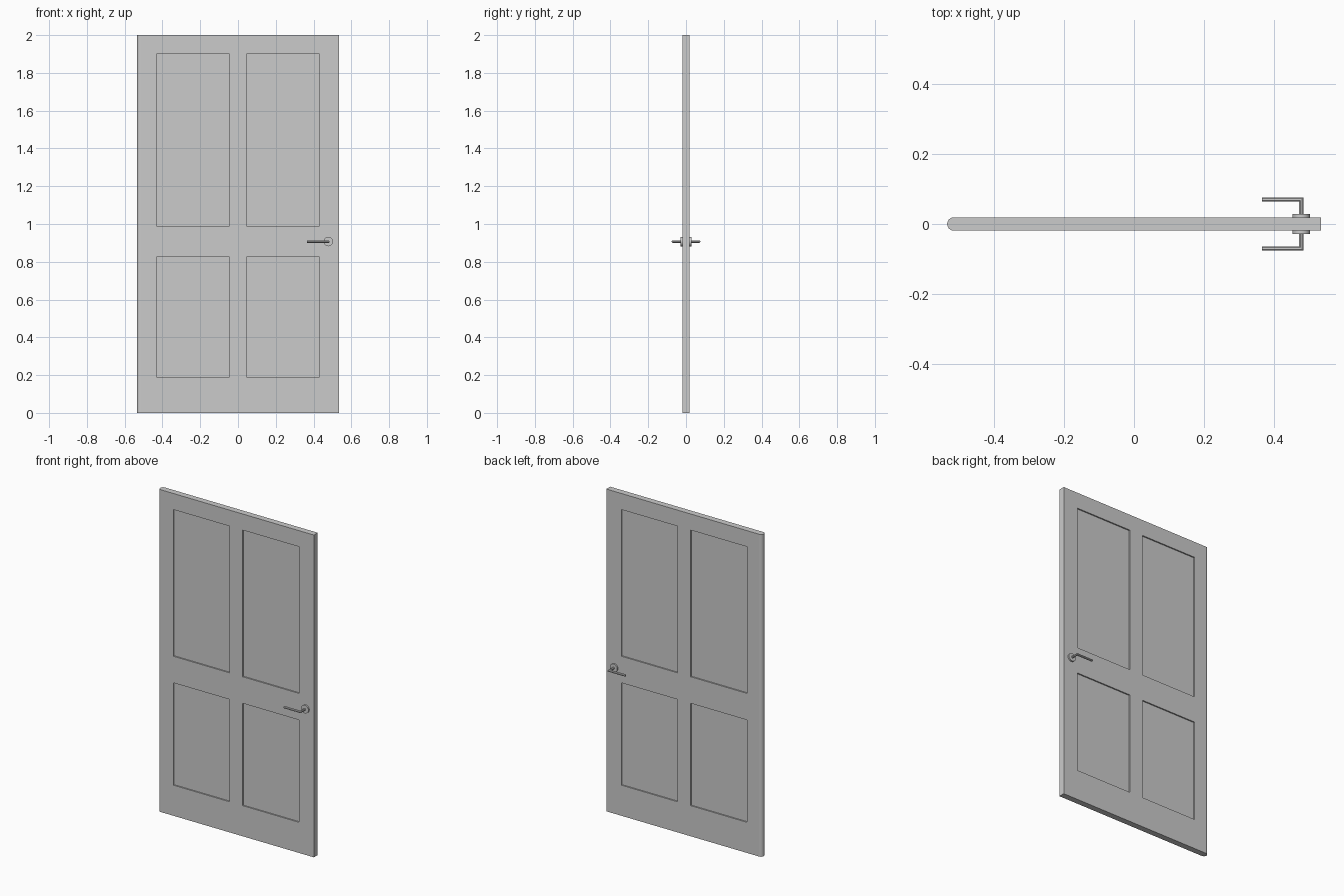
import bpy, bmesh
from math import sin, cos, pi
from mathutils import Matrix, Vector

if "Cube" in bpy.data.objects:
    bpy.data.objects.remove(bpy.data.objects["Cube"])

W, H, T = 0.534, 2.0, 0.019      # half width, height, half thickness
RECESS = 0.008
HX, HZ = 0.478, 0.907            # handle axis


def finish(name, bm):
    bmesh.ops.recalc_face_normals(bm, faces=bm.faces)
    me = bpy.data.meshes.new(name)
    bm.to_mesh(me)
    bm.free()
    ob = bpy.data.objects.new(name, me)
    bpy.context.collection.objects.link(ob)
    return ob


# Door slab: plan outline with one rounded long edge, extruded upwards
bm = bmesh.new()
arc = [(-W + T + T * cos(a), T * sin(a))
       for a in (pi / 2 + pi * i / 16 for i in range(17))]
outline = arc + [(W, -T), (W, T)]
base = bm.faces.new([bm.verts.new((x, y, 0)) for x, y in outline])
top = bmesh.ops.extrude_face_region(bm, geom=[base], use_keep_orig=True)
bmesh.ops.translate(bm, vec=(0, 0, H),
                    verts=[v for v in top["geom"] if isinstance(v, bmesh.types.BMVert)])
for f in bm.faces:
    c = f.calc_center_median()
    f.smooth = len(f.verts) == 4 and c.x < -W + T
door = finish("door_slab", bm)

# Recessed panels: four per side, cut into the slab
bm = bmesh.new()
for side in (-1, 1):
    for x in (-0.238, 0.238):
        for z0, z1 in ((0.19, 0.825), (0.99, 1.90)):
            depth = 0.05
            y = side * (T - RECESS + depth / 2)
            bmesh.ops.create_cube(bm, size=1, matrix=Matrix.Translation((x, y, (z0 + z1) / 2))
                                  @ Matrix.Diagonal((0.386, depth, z1 - z0, 1)))
cutter = finish("panel_cutter", bm)
cutter.hide_render = True
cutter.display_type = 'WIRE'
cut = door.modifiers.new("panels", 'BOOLEAN')
cut.operation = 'DIFFERENCE'
cut.solver = 'EXACT'
cut.object = cutter

# Apply the cut so only the finished slab remains
bpy.context.view_layer.update()
dg = bpy.context.evaluated_depsgraph_get()
door.data = bpy.data.meshes.new_from_object(door.evaluated_get(dg))
door.modifiers.clear()
bpy.data.objects.remove(cutter)


def rosette(side):
    # round plate behind the lever
    bm = bmesh.new()
    y0, y1 = T - 0.002, 0.028
    mat = Matrix.Translation((HX, side * (y0 + y1) / 2, HZ)) @ Matrix.Rotation(pi / 2, 4, 'X')
    bmesh.ops.create_cone(bm, cap_ends=True, segments=24, radius1=0.025, radius2=0.025,
                          depth=y1 - y0, matrix=mat)
    for f in bm.faces:
        f.smooth = len(f.verts) == 4
    return finish("rosette_front" if side < 0 else "rosette_back", bm)


def lever(side):
    # eight-sided rod: stem out of the door, mitred corner, grip towards the hinge
    r, n, y1, x_end = 0.0068, 8, 0.070, 0.366
    bm = bmesh.new()
    ring = [(r * cos(a), r * sin(a)) for a in (2 * pi * (i + 0.5) / n for i in range(n))]
    rows = [
        [bm.verts.new((HX + u, side * (T - 0.002), HZ + v)) for u, v in ring],
        [bm.verts.new((HX + u, side * (y1 + u), HZ + v)) for u, v in ring],
        [bm.verts.new((x_end, side * (y1 + u), HZ + v)) for u, v in ring],
    ]
    for a, b in zip(rows, rows[1:]):
        for i in range(n):
            j = (i + 1) % n
            bm.faces.new((a[i], a[j], b[j], b[i]))
    bm.faces.new(rows[0])
    bm.faces.new(rows[-1])
    return finish("lever_front" if side < 0 else "lever_back", bm)


# Handle set on both sides
for side in (-1, 1):
    rosette(side)
    lever(side)
